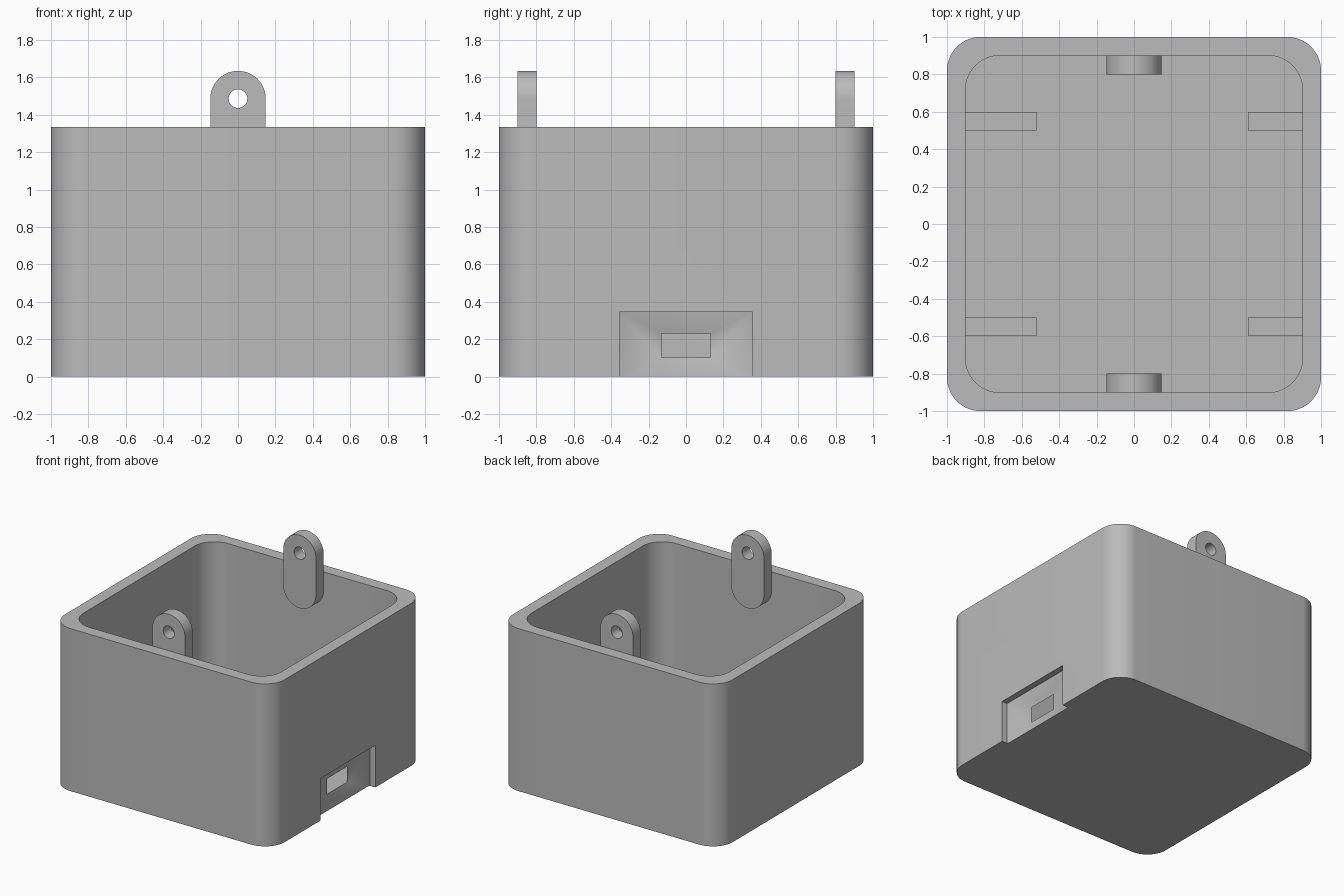
import bpy, bmesh, math
from mathutils import Matrix

if "Cube" in bpy.data.objects:
    bpy.data.objects.remove(bpy.data.objects["Cube"], do_unlink=True)

HEIGHT, WALL, FLOOR, RADIUS = 1.335, 0.1, 0.1, 0.18

grey = bpy.data.materials.new("plain grey")
grey.use_nodes = True
colour = (0.5, 0.5, 0.5, 1)
grey.diffuse_color = colour
grey.node_tree.nodes["Principled BSDF"].inputs["Base Color"].default_value = colour


def finish(bm, name):
    bmesh.ops.recalc_face_normals(bm, faces=bm.faces)
    mesh = bpy.data.meshes.new(name)
    bm.to_mesh(mesh)
    bm.free()
    mesh.materials.append(grey)
    obj = bpy.data.objects.new(name, mesh)
    bpy.context.collection.objects.link(obj)
    return obj


def rounded(w, h, r, steps=16):
    """Outline of a rounded rectangle with half sizes w and h."""
    pts = []
    for q, (sx, sy) in enumerate([(1, 1), (-1, 1), (-1, -1), (1, -1)]):
        for i in range(steps + 1):
            a = math.pi / 2 * (q + i / steps)
            pts.append((sx * (w - r) + r * math.cos(a), sy * (h - r) + r * math.sin(a)))
    return pts


def loft(name, rings):
    """Solid skinned through equal-length rings of 3D points."""
    bm = bmesh.new()
    loops = [[bm.verts.new(p) for p in ring] for ring in rings]
    n = len(loops[0])
    for a, b in zip(loops, loops[1:]):
        for i in range(n):
            j = (i + 1) % n
            bm.faces.new((a[i], a[j], b[j], b[i]))
    bm.faces.new(loops[0])
    bm.faces.new(loops[-1])
    bmesh.ops.remove_doubles(bm, verts=bm.verts, dist=1e-5)
    return finish(bm, name)


def prism(name, outline, z0, z1):
    return loft(name, [[(x, y, z) for x, y in outline] for z in (z0, z1)])


def cut(obj, cutter):
    mod = obj.modifiers.new("cut", 'BOOLEAN')
    mod.operation, mod.solver, mod.object = 'DIFFERENCE', 'EXACT', cutter
    cutter.hide_render = True
    bpy.context.view_layer.objects.active = obj
    bpy.ops.object.modifier_apply(modifier=mod.name)
    bpy.data.objects.remove(cutter, do_unlink=True)


def smooth(obj):
    bpy.ops.object.select_all(action='DESELECT')
    obj.select_set(True)
    bpy.context.view_layer.objects.active = obj
    bpy.ops.object.shade_smooth_by_angle(angle=math.radians(30))


# Open box with rounded corners
box = prism("box", rounded(1, 1, RADIUS), 0, HEIGHT)
inner = 1 - WALL
cut(box, prism("cavity_cutter", rounded(inner, inner, RADIUS), FLOOR, HEIGHT + 0.2))


# Stepped, tapered socket opening in the +x wall
def socket_ring(x, half_y, half_z, mid_z=0.166):
    return [(x, sy * half_y, mid_z + sz * half_z)
            for sy, sz in [(-1, -1), (1, -1), (1, 1), (-1, 1)]]


cut(box, loft("socket_cutter", [socket_ring(0.89, 0.13, 0.064),
                                socket_ring(0.9, 0.13, 0.064),
                                socket_ring(0.95, 0.355, 0.18),
                                socket_ring(1.1, 0.355, 0.18)]))
smooth(box)

# Pierced hanging lugs on the front and back inner walls
for side, sy in (("front", -1), ("back", 1)):
    lug = prism(side + "_lug", rounded(0.148, 0.3, 0.148), -0.05, 0.05)
    hole = [(0.05 * math.cos(i * math.tau / 32), 0.152 + 0.05 * math.sin(i * math.tau / 32))
            for i in range(32)]
    cut(lug, prism("hole_cutter", hole, -0.2, 0.2))
    lug.data.transform(Matrix.Translation((0, sy * 0.85, HEIGHT))
                       @ Matrix.Rotation(math.pi / 2, 4, 'X'))
    smooth(lug)

# Low support rails on the floor, longer on the right side
for side, x0, x1 in (("right", -inner, -0.52), ("left", 0.61, inner)):
    for end, sy in (("front", -1), ("back", 1)):
        bm = bmesh.new()
        bmesh.ops.create_cube(bm, size=1, matrix=Matrix.Translation(
            ((x0 + x1) / 2, sy * 0.55, FLOOR + 0.05)) @ Matrix.Diagonal((x1 - x0, 0.1, 0.1, 1)))
        finish(bm, f"{end}_{side}_rail")
